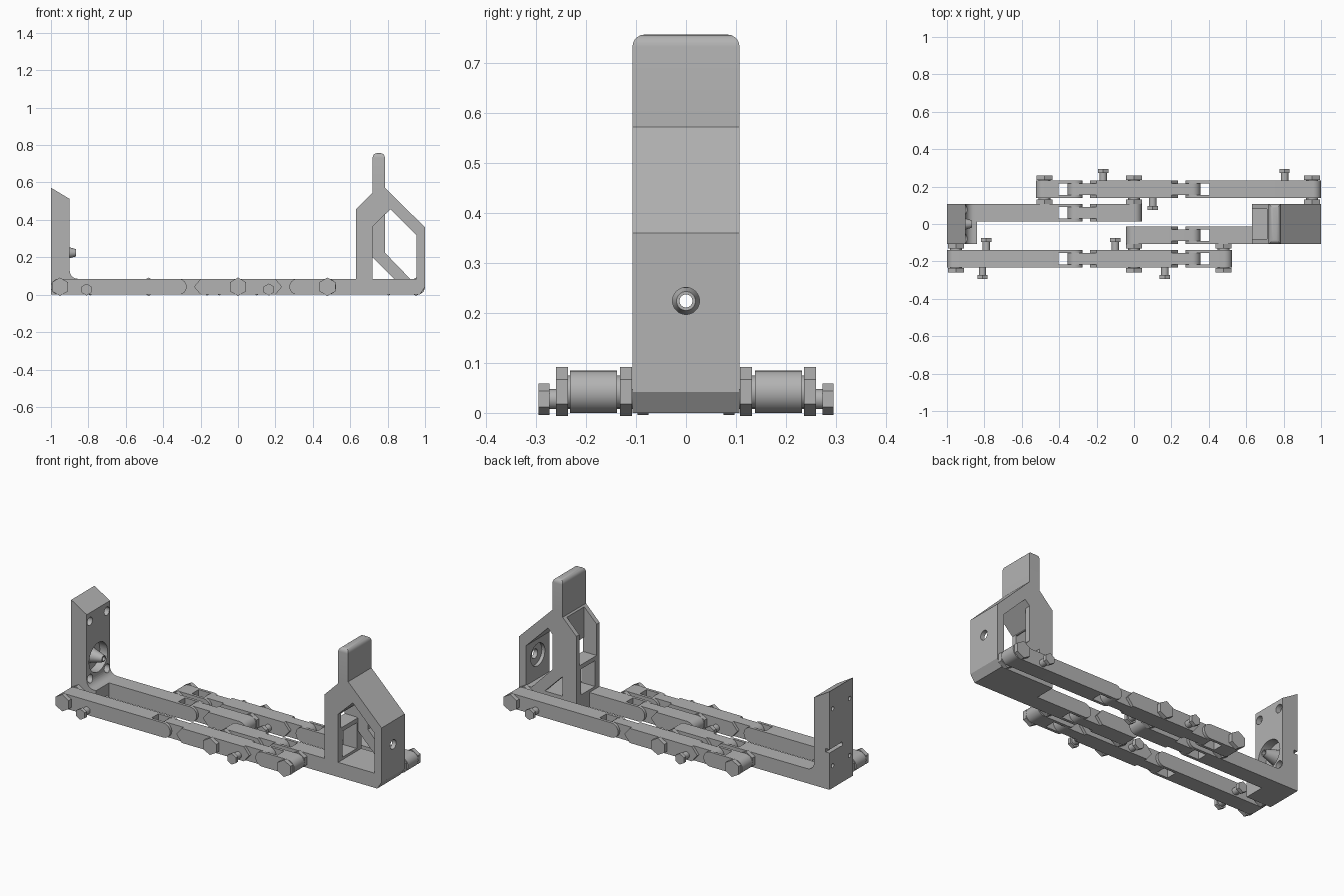
import bpy, bmesh
from math import cos, sin, pi, radians
from mathutils import Matrix

if "Cube" in bpy.data.objects:
    bpy.data.objects.remove(bpy.data.objects["Cube"])

GREY = (0.45, 0.45, 0.45, 1)
grey = bpy.data.materials.new("machined grey")
grey.use_nodes = True
grey.diffuse_color = GREY
grey.node_tree.nodes["Principled BSDF"].inputs["Base Color"].default_value = GREY

H = 0.085          # bar height
W = 0.107          # half width of the end pieces
R = H / 2
ROW, ARM = 0.185, 0.06   # centre lines of side rows and inner arms
HALF = 0.047       # half width of a bar


def prism(bm, pts, y0, y1):
    """Extrude an x-z outline along y."""
    a = [bm.verts.new((x, y0, z)) for x, z in pts]
    b = [bm.verts.new((x, y1, z)) for x, z in pts]
    bm.faces.new(a)
    bm.faces.new(b[::-1])
    for i in range(len(pts)):
        j = (i + 1) % len(pts)
        bm.faces.new((a[i], b[i], b[j], a[j]))


def cone(bm, axis, centre, length, r0, r1=None, sides=32):
    """Cylinder or cone along x or y, starting at centre."""
    turn = Matrix.Rotation(radians(90), 4, 'Y') if axis == 'X' else Matrix.Rotation(radians(-90), 4, 'X')
    m = Matrix.Translation(centre) @ turn @ Matrix.Translation((0, 0, length / 2))
    bmesh.ops.create_cone(bm, cap_ends=True, segments=sides, radius1=r0,
                          radius2=r0 if r1 is None else r1, depth=length, matrix=m)


def box(bm, x0, x1, y0, y1, z0, z1):
    prism(bm, [(x0, z0), (x1, z0), (x1, z1), (x0, z1)], y0, y1)


def finish(name, bm):
    bmesh.ops.recalc_face_normals(bm, faces=bm.faces)
    me = bpy.data.meshes.new(name)
    bm.to_mesh(me)
    bm.free()
    me.materials.append(grey)
    ob = bpy.data.objects.new(name, me)
    bpy.context.collection.objects.link(ob)
    return ob


def select(ob):
    bpy.ops.object.select_all(action='DESELECT')
    ob.select_set(True)
    bpy.context.view_layer.objects.active = ob


def smooth(ob):
    select(ob)
    bpy.ops.object.shade_smooth_by_angle(angle=radians(30))


def cut(ob, build, *args):
    """Subtract one shape from an object."""
    bm = bmesh.new()
    build(bm, *args)
    tool = finish("cutter", bm)
    tool.hide_render = True
    mod = ob.modifiers.new("cut", 'BOOLEAN')
    mod.operation, mod.solver, mod.object = 'DIFFERENCE', 'EXACT', tool
    select(ob)
    bpy.ops.object.modifier_apply(modifier=mod.name)
    bpy.data.objects.remove(tool)


def end(kind, x, s):
    """Outline points of a bar end facing s, running counter-clockwise."""
    if kind == "round":
        angles = [pi * (i / 12 - 0.5) for i in range(13)]
        return [(x - s * R + s * R * cos(a), R + s * R * sin(a)) for a in angles]
    low, high = (0, H) if s > 0 else (H, 0)
    if kind == "chevron":
        return [(x - s * 0.035, low), (x, R), (x - s * 0.035, high)]
    return [(x, low), (x, high)]


def bar(bm, x0, kind0, x1, kind1, y0, y1):
    prism(bm, end(kind1, x1, 1) + end(kind0, x0, -1), y0, y1)


def fork_link(name, side, far, kind, y):
    """Outer link: solid bar ending in two cheeks towards the middle."""
    bm = bmesh.new()
    lo, hi = sorted([(side * 0.405, "flat"), (far, kind)])
    bar(bm, *lo, *hi, y - HALF, y + HALF)
    for c in (-1, 1):
        ya, yb = sorted((y + c * 0.031, y + c * HALF))
        lo, hi = sorted([(side * 0.275, "round"), (side * 0.42, "flat")])
        bar(bm, *lo, *hi, ya, yb)
    smooth(finish(name, bm))


def tongue_link(name, left, right, y):
    """Middle link: tongues that sit in the forks at |x| = 0.235."""
    bm = bmesh.new()
    kinds = ["chevron" if abs(x) > 0.1 else "round" for x in (left, right)]
    bar(bm, left, kinds[0], right, kinds[1], y - HALF, y + HALF)
    for x, s in ((left, -1), (right, 1)):
        if abs(x) > 0.1:
            lo, hi = sorted([(s * 0.355, "round"), (s * 0.19, "flat")])
            bar(bm, *lo, *hi, y - 0.031, y + 0.031)
    smooth(finish(name, bm))


# Side rows and inner arms, each repeated half a turn round
for s, row in ((1, "back"), (-1, "front")):
    fork_link(row + "_row_short_link", -s, -s * 0.525, "round", s * ROW)
    tongue_link(row + "_row_middle_link", -0.235, 0.235, s * ROW)
    fork_link(row + "_row_long_link", s, s * 1.0, "round", s * ROW)
    fork_link(row + "_arm", -s, -s * 0.85 if s > 0 else 0.64, "flat", s * ARM)
    tongue_link(row + "_arm_end", *sorted((-s * 0.235, s * 0.042)), s * ARM)
    # Large hexagon bolts through the row
    for i, x in enumerate((-0.478, 0, 0.952)):
        bm = bmesh.new()
        cone(bm, 'Y', (s * x, s * ROW - 0.06, R), 0.12, 0.032)
        for y in (0.12, 0.248):
            cone(bm, 'Y', (s * x, s * y - 0.012, R), 0.024, R / cos(pi / 6), None, 6)
        smooth(finish(f"{row}_row_bolt_{i + 1}", bm))

# Small hexagon screws on the row sides
screws = [(-0.165, 0.23, 1), (0.805, 0.23, 1), (0.1, 0.14, -1), (0.165, -0.23, -1),
          (-0.81, -0.23, -1), (-0.79, -0.14, 1), (-0.1, -0.14, 1)]
for i, (x, y, d) in enumerate(screws):
    bm = bmesh.new()
    cone(bm, 'Y', (x, y + d * 0.022 - 0.022, 0.0275), 0.044, 0.02)
    cone(bm, 'Y', (x, y + d * 0.054 - 0.011, 0.0275), 0.022, 0.0317, None, 6)
    smooth(finish(f"side_screw_{i + 1}", bm))

# Upright at the -x end, filleted into its foot
fillet = [(-0.855 - 0.045 * sin(a), 0.13 - 0.045 * cos(a)) for a in [pi / 16 * i for i in range(9)]]
bm = bmesh.new()
prism(bm, [(-1, 0), (-0.84, 0), (-0.84, H)] + fillet + [(-0.9, 0.512), (-1, 0.572)], -W, W)
upright = finish("upright", bm)
PZ = 0.224
cut(upright, cone, 'X', (-0.95, 0, PZ), 0.15, 0.085)
cut(upright, cone, 'X', (-1.05, 0, PZ), 0.2, 0.013)
cut(upright, box, -1.05, -0.975, 0, 0.2, PZ - 0.01, PZ + 0.01)
for y in (-0.078, 0.078):
    for z in (0.13, 0.462):
        cut(upright, cone, 'X', (-1.05, y, z), 0.3, 0.012)
        cut(upright, cone, 'X', (-0.93, y, z), 0.15, 0.024)
smooth(upright)

# Hollow conical nozzle in the round recess
bm = bmesh.new()
cone(bm, 'X', (-0.955, 0, PZ), 0.09, 0.045, 0.019)
nozzle = finish("nozzle", bm)
cut(nozzle, cone, 'X', (-1, 0, PZ), 0.2, 0.013)
smooth(nozzle)

# Open bracket at the +x end
bm = bmesh.new()
prism(bm, [(0.632, 0), (0.972, 0), (1, 0.042), (1, 0.36), (0.785, 0.572),
           (0.72, 0.572), (0.72, 0.545), (0.632, 0.457)], -W, W)
bracket = finish("bracket", bm)
cut(bracket, prism, [(0.72, H), (0.955, H), (0.955, 0.317), (0.815, 0.457), (0.72, 0.365)], -0.2, 0.2)
cut(bracket, box, 0.6, 0.712, -0.08, 0.08, 0.275, 0.6)
cut(bracket, box, 0.6, 0.74, -0.08, 0.08, 0.275, 0.36)
cut(bracket, prism, [(0.6, 0.1), (0.75, 0.1), (0.75, 0.25), (0.6, 0.25)], -0.065, 0.065)
cut(bracket, cone, 'X', (0.9, 0, PZ), 0.2, 0.027)
cut(bracket, cone, 'X', (0.9, 0, PZ), 0.075, 0.065)
smooth(bracket)

# Diagonal brace on the back side of the bracket
bm = bmesh.new()
prism(bm, [(0.71, 0.36), (0.71, 0.21), (0.835, H), (0.92, H), (0.785, 0.225), (0.785, 0.43)], 0.075, W)
finish("bracket_brace", bm)

# Rounded tab on top of the bracket
bm = bmesh.new()
box(bm, 0.72, 0.785, -W, W, 0.56, 0.757)
top = [e for e in bm.edges if all(v.co.z > 0.7 for v in e.verts)]
bmesh.ops.bevel(bm, geom=top, offset=0.024, segments=5, profile=0.5, affect='EDGES')
smooth(finish("bracket_tab", bm))
